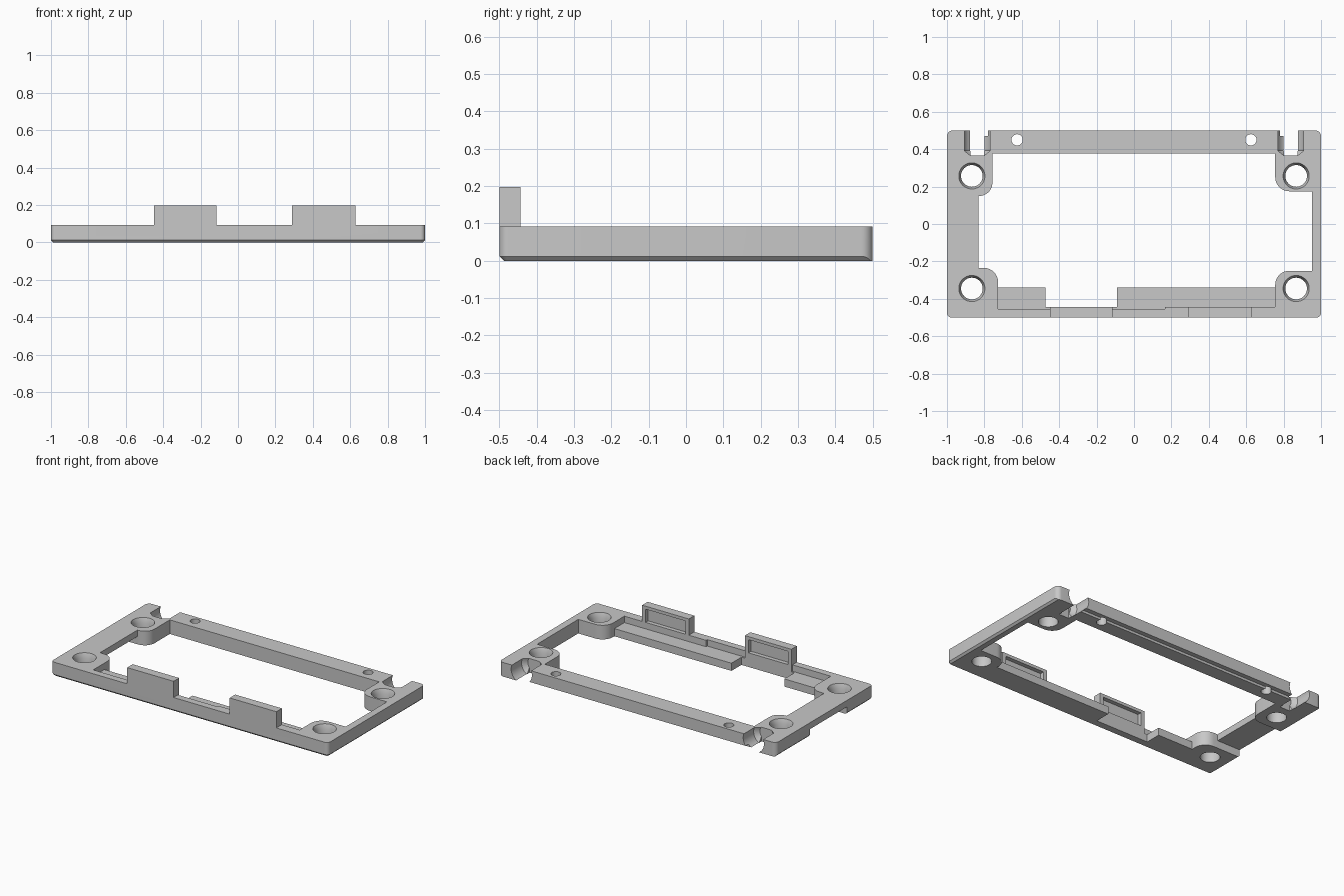
import bpy, bmesh, math
from mathutils import Vector

if "Cube" in bpy.data.objects:
    bpy.data.objects.remove(bpy.data.objects["Cube"], do_unlink=True)

TOP = 0.092
LEDGE = 0.05
CHAMFER = 0.012

grey = bpy.data.materials.new("plain grey")
grey.use_nodes = True
grey.diffuse_color = (0.58, 0.58, 0.58, 1)
grey.node_tree.nodes["Principled BSDF"].inputs["Base Color"].default_value = (0.58, 0.58, 0.58, 1)


def solid(name, loops):
    """Closed solid skinned over matching loops of 3D points."""
    bm = bmesh.new()
    rows = [[bm.verts.new(p) for p in loop] for loop in loops]
    for low, high in zip(rows, rows[1:]):
        for i in range(len(low)):
            bm.faces.new((low[i - 1], low[i], high[i], high[i - 1]))
    bm.faces.new(rows[0])
    bm.faces.new(rows[-1])
    bmesh.ops.recalc_face_normals(bm, faces=bm.faces)
    mesh = bpy.data.meshes.new(name)
    bm.to_mesh(mesh)
    bm.free()
    obj = bpy.data.objects.new(name, mesh)
    bpy.context.collection.objects.link(obj)
    mesh.materials.append(grey)
    return obj


def rounded(corners, steps=8):
    """Outline whose corners (x, y, radius) are replaced by arcs."""
    out = []
    for i, (x, y, r) in enumerate(corners):
        p = Vector((x, y))
        if not r:
            out.append(p)
            continue
        a = (Vector(corners[i - 1][:2]) - p).normalized() * r
        b = (Vector(corners[(i + 1) % len(corners)][:2]) - p).normalized() * r
        for k in range(steps + 1):
            t = math.pi / 2 * k / steps
            out.append(p + a * (1 - math.sin(t)) + b * (1 - math.cos(t)))
    return out


def at_height(outline, z):
    return [(p[0], p[1], z) for p in outline]


def prism(name, outline, z0, z1):
    return solid(name, [at_height(outline, z0), at_height(outline, z1)])


def box(name, x0, x1, y0, y1, z0, z1):
    return prism(name, [(x0, y0), (x1, y0), (x1, y1), (x0, y1)], z0, z1)


def circle(a, b, r, count=40):
    return [(a + r * math.cos(math.tau * k / count), b + r * math.sin(math.tau * k / count))
            for k in range(count)]


def round_hole(x, y, sections):
    """Upright turned cutter from (height, radius) sections."""
    return solid("hole_cutter", [at_height(circle(x, y, r), z) for z, r in sections])


def channel(x, z, sections):
    """Turned cutter lying along y from (y, radius) sections."""
    return solid("channel_cutter", [[(a, y, b) for a, b in circle(x, z, r)]
                                    for y, r in sections])


def combine(body, tool, operation="DIFFERENCE"):
    mod = body.modifiers.new("shape", "BOOLEAN")
    mod.operation = operation
    mod.solver = "EXACT"
    mod.object = tool
    bpy.context.view_layer.objects.active = body
    bpy.ops.object.modifier_apply(modifier=mod.name)
    bpy.data.objects.remove(tool, do_unlink=True)


def plate_outline(inset):
    r, w, f = 0.025 - inset, 1 - inset, -0.5 + inset
    return rounded([(-w, f, r), (w, f, r), (w, 0.6, 0), (-w, 0.6, 0)])


# Frame plate, chamfered underneath at the front and sides, rounded at the back
frame = solid("frame", [at_height(plate_outline(CHAMFER), 0),
                        at_height(plate_outline(0), CHAMFER),
                        at_height(plate_outline(0), TOP)])
back_trim = rounded([(-1.1, -0.6, 0), (1.1, -0.6, 0), (1.1, 0.5, 0), (-1.1, 0.5, 0)])
combine(frame, prism("back_trim", back_trim, -0.1, 0.3), "INTERSECT")
for side in (-1, 1):
    # Rounded back corners
    arc = [(side * (0.97 + 0.03 * math.sin(math.pi / 2 * k / 8)),
            0.47 + 0.03 * math.cos(math.pi / 2 * k / 8)) for k in range(9)]
    tip = [(side * 1.1, 0.47), (side * 1.1, 0.6), (side * 0.97, 0.6)]
    combine(frame, prism("corner_cutter", arc + tip, -0.1, 0.3))

# Central opening, leaving the rounded screw bosses and front ledges
opening = rounded([
    (-0.727, -0.34, 0), (-0.472, -0.34, 0), (-0.472, -0.443, 0), (-0.09, -0.443, 0),
    (-0.09, -0.34, 0), (0.755, -0.34, 0), (0.755, -0.25, 0.075), (0.953, -0.25, 0),
    (0.953, 0.175, 0), (0.755, 0.175, 0.075), (0.755, 0.378, 0), (-0.757, 0.378, 0),
    (-0.757, 0.15, 0.07), (-0.832, 0.15, 0), (-0.832, -0.235, 0), (-0.727, -0.235, 0.075)])
combine(frame, prism("opening_cutter", opening, -0.1, 0.3))

# Lowered ledges behind the front rim
for x0, x1, y0 in [(-0.727, -0.45, -0.455), (-0.115, 0.165, -0.455), (0.16, 0.755, -0.443)]:
    combine(frame, box("ledge_cutter", x0, x1, y0, -0.3, LEDGE, 0.3))

# Relief under the side rail
combine(frame, box("relief_cutter", -1.1, -0.8, -0.235, 0.15, -0.1, LEDGE))

# Shallow step under the back rail
combine(frame, box("step_cutter", -0.84, 0.84, 0.47, 0.6, -0.1, 0.016))

# Upright tabs with a shallow pocket on the back
for x0, x1 in [(-0.45, -0.115), (0.29, 0.627)]:
    combine(frame, box("tab", x0, x1, -0.5, -0.443, 0.07, 0.198), "UNION")
    combine(frame, box("pocket_cutter", x0 + 0.025, x1 - 0.025, -0.47, -0.4, TOP, 0.178))

for side in (-1, 1):
    # Screw holes with tapered mouths
    for y in (0.257, -0.345):
        combine(frame, round_hole(side * 0.867, y, [(-0.1, 0.058), (TOP - 0.03, 0.058),
                                                    (TOP, 0.07), (0.2, 0.11)]))
    # Small pin holes in the back rail
    combine(frame, round_hole(side * 0.625, 0.45, [(-0.1, 0.03), (0.2, 0.03)]))
    # Slots open to the back, widened by round channels
    x = side * 0.838
    combine(frame, box("slot_cutter", x - 0.036, x + 0.036, 0.365, 0.7, -0.2, 0.3))
    combine(frame, channel(x, 0.064, [(0.367, 0.047), (0.392, 0.075), (0.65, 0.075)]))

# Smooth curved walls, crisp edges
bpy.ops.object.select_all(action="DESELECT")
frame.select_set(True)
bpy.context.view_layer.objects.active = frame
bpy.ops.object.shade_smooth_by_angle(angle=math.radians(30))
